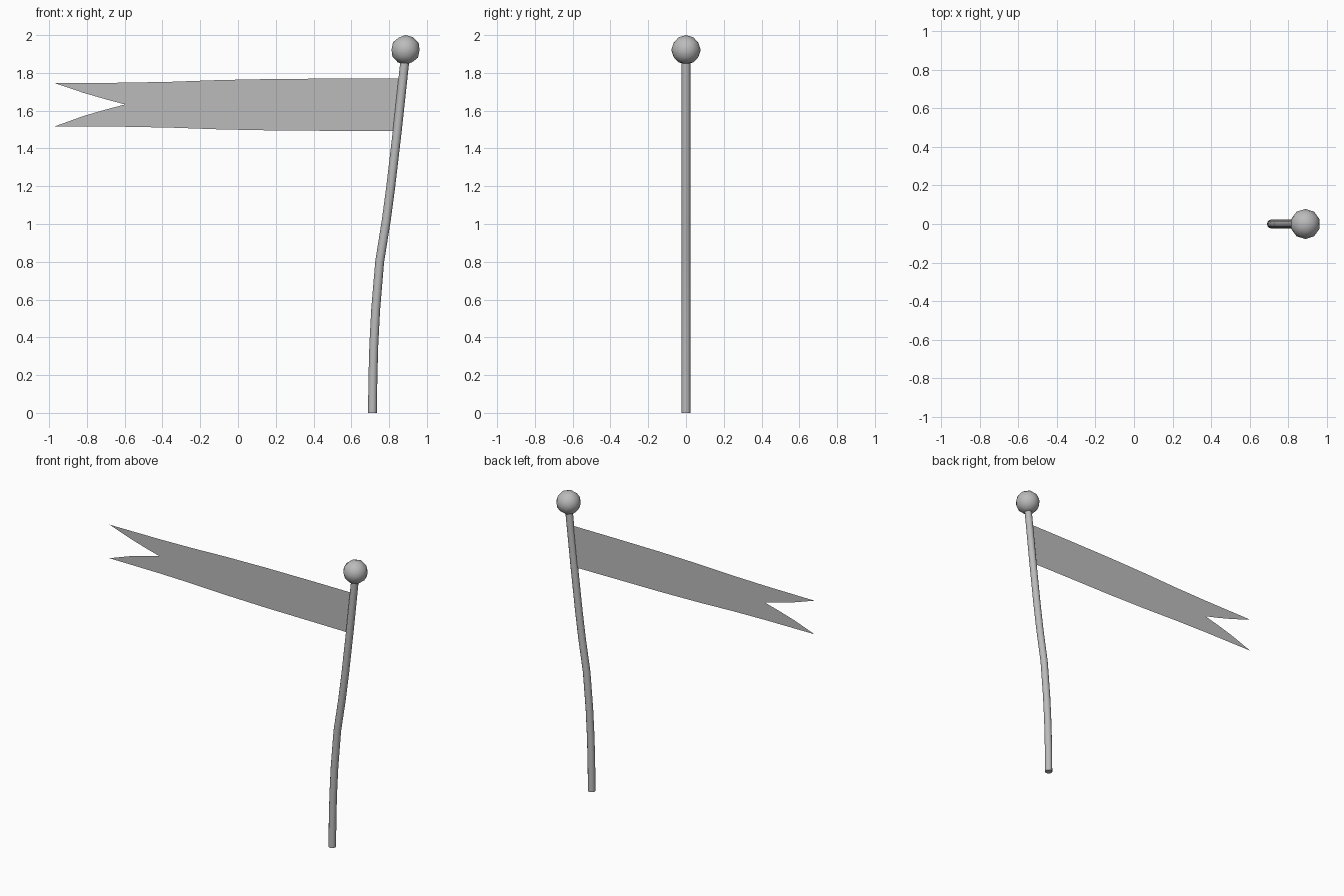
import bpy, bmesh, math
from mathutils import Vector

if "Cube" in bpy.data.objects:
    bpy.data.objects.remove(bpy.data.objects["Cube"])

grey = bpy.data.materials.new("plain grey")
grey.diffuse_color = (0.5, 0.5, 0.5, 1)
grey.use_nodes = True
grey.node_tree.nodes["Principled BSDF"].inputs["Base Color"].default_value = grey.diffuse_color


def make_object(name, bm, smooth=False):
    mesh = bpy.data.meshes.new(name)
    bm.to_mesh(mesh)
    bm.free()
    mesh.materials.append(grey)
    for p in mesh.polygons:
        p.use_smooth = smooth
    obj = bpy.data.objects.new(name, mesh)
    bpy.context.collection.objects.link(obj)
    return obj


# Bent pole: rings swept along a gentle curve
path = [(0.712, 0), (0.714, 0.18), (0.719, 0.36), (0.729, 0.55), (0.750, 0.8),
        (0.785, 1.02), (0.809, 1.2), (0.844, 1.5), (0.885, 1.88)]
radius, sides = 0.0235, 12
bm = bmesh.new()
rings = []
for i, (x, z) in enumerate(path):
    (xa, za), (xb, zb) = path[max(i - 1, 0)], path[min(i + 1, len(path) - 1)]
    across = Vector((zb - za, 0, xa - xb)).normalized()
    if i == 0:
        across = Vector((1, 0, 0))
    ring = []
    for k in range(sides):
        a = math.tau * k / sides
        ring.append(bm.verts.new(Vector((x, 0, z)) + radius * (
            across * math.cos(a) + Vector((0, math.sin(a), 0)))))
    rings.append(ring)
for lo, hi in zip(rings, rings[1:]):
    for k in range(sides):
        n = (k + 1) % sides
        bm.faces.new((lo[k], lo[n], hi[n], hi[k]))
bm.faces.new(rings[0][::-1])
bm.faces.new(rings[-1])
pole = make_object("pole", bm, True)
for p in pole.data.polygons:
    p.use_smooth = len(p.vertices) == 4

# Ball finial
bm = bmesh.new()
bmesh.ops.create_icosphere(bm, subdivisions=2, radius=0.078)
bmesh.ops.translate(bm, verts=bm.verts, vec=(0.887, 0, 1.922))
make_object("ball_finial", bm, True)

# Thin swallow-tailed pennant, split along the middle into two mirrored edges
top = [(0.870, 1.770), (0.55, 1.770), (0.2, 1.768), (-0.1, 1.762),
       (-0.35, 1.753), (-0.6, 1.748), (-0.97, 1.746)]
notch = [(-0.82, 1.695), (-0.70, 1.660), (-0.597, 1.633)]
middle = 1.633
bm = bmesh.new()
for half in (1, -1):
    outline = [(x, z if half > 0 else 2 * middle - z - 0.003) for x, z in top]
    if half < 0:
        outline[0] = (0.835, 1.491)
    outline += [(x, middle + half * (z - middle)) for x, z in notch]
    outline.append((0.854, middle))
    bm.faces.new([bm.verts.new((x, 0, z)) for x, z in outline][::half])
bmesh.ops.remove_doubles(bm, verts=bm.verts, dist=0.0005)
make_object("pennant", bm)
